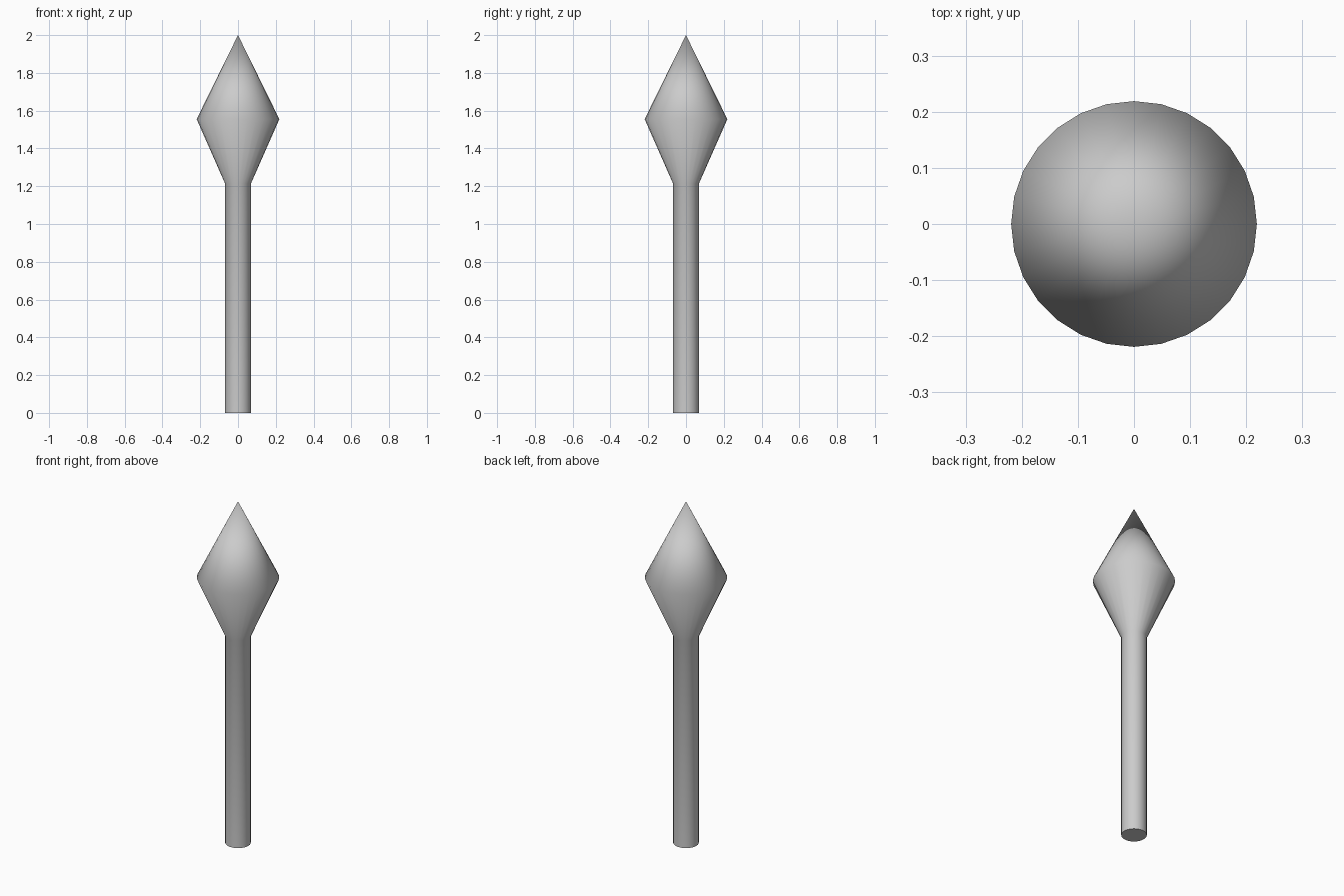
import bpy, bmesh, math

if "Cube" in bpy.data.objects:
    bpy.data.objects.remove(bpy.data.objects["Cube"])

SIDES = 28

# Outline (radius, height) from shaft foot to the widest part of the head
PROFILE = [(0.068, 0.0), (0.068, 1.213), (0.219, 1.555)]
TIP_Z = 2.0

bm = bmesh.new()


def ring(radius, z):
    step = 2 * math.pi / SIDES
    return [bm.verts.new((radius * math.cos(i * step), radius * math.sin(i * step), z))
            for i in range(SIDES)]


# Shaft and lower half of the head
rings = [ring(r, z) for r, z in PROFILE]
for low, high in zip(rings, rings[1:]):
    for i in range(SIDES):
        j = (i + 1) % SIDES
        bm.faces.new((low[i], low[j], high[j], high[i]))

# Pointed upper half of the head
tip = bm.verts.new((0, 0, TIP_Z))
for i in range(SIDES):
    bm.faces.new((rings[-1][i], rings[-1][(i + 1) % SIDES], tip))

# Flat foot
bm.faces.new(rings[0][::-1])

mesh = bpy.data.meshes.new("pointed_stake")
bm.to_mesh(mesh)
bm.free()
stake = bpy.data.objects.new("pointed_stake", mesh)
bpy.context.collection.objects.link(stake)

# Smooth all but the foot edge
bpy.context.view_layer.objects.active = stake
stake.select_set(True)
bpy.ops.object.shade_smooth_by_angle(angle=math.radians(60))
